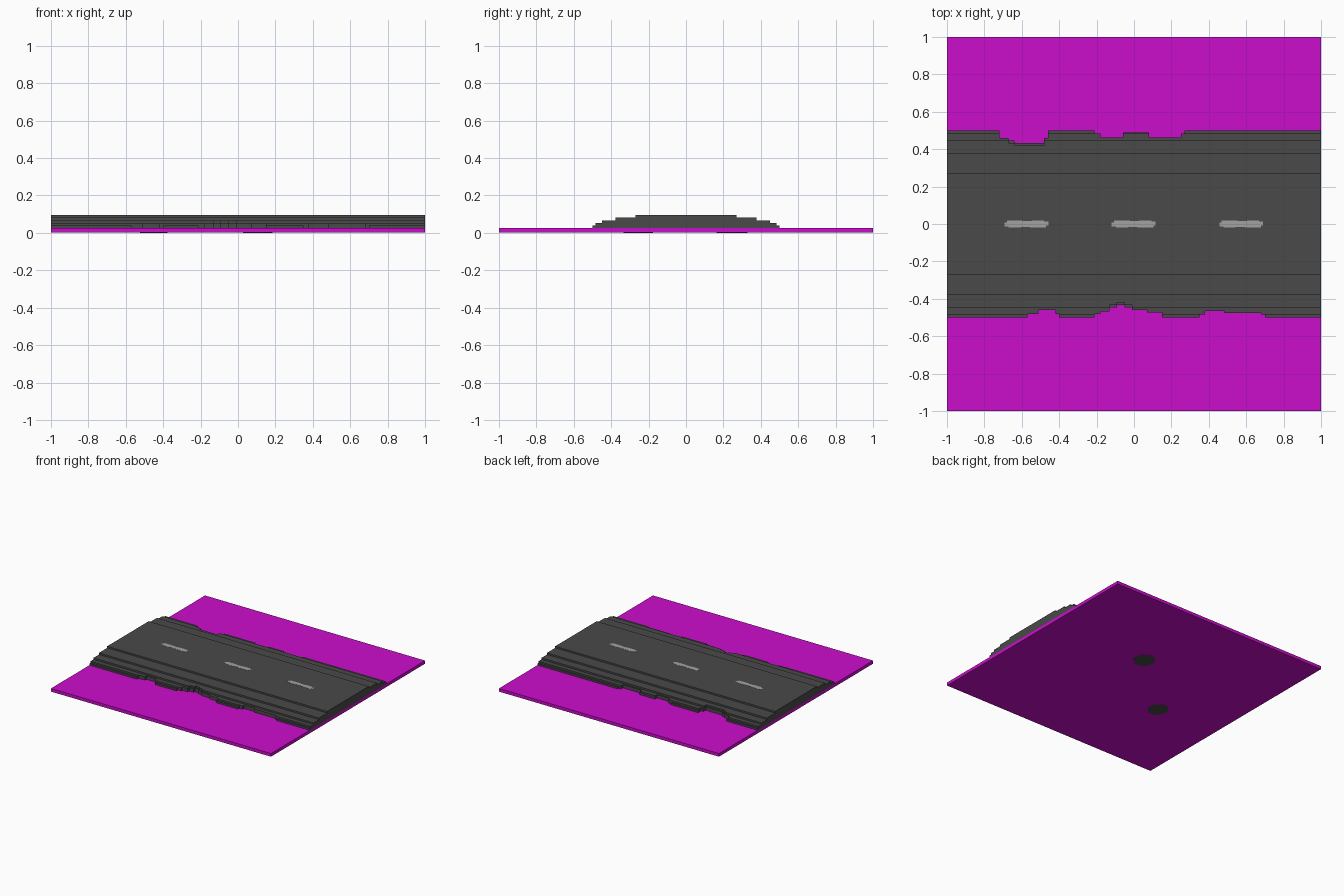
import bpy, bmesh, math

cube = bpy.data.objects.get("Cube")
if cube:
    bpy.data.objects.remove(cube, do_unlink=True)


def material(name, rgb):
    m = bpy.data.materials.new(name)
    m.use_nodes = True
    m.diffuse_color = (*rgb, 1)
    m.node_tree.nodes["Principled BSDF"].inputs["Base Color"].default_value = (*rgb, 1)
    return m


MAGENTA = material("magenta ground", (0.60, 0.004, 0.60))
ASPHALT = material("dark asphalt", (0.067, 0.067, 0.067))
PAINT = material("grey lane paint", (0.36, 0.36, 0.36))


def slab(name, outline, z0, z1, mat):
    """Extrude a flat outline from z0 to z1."""
    bm = bmesh.new()
    face = bm.faces.new([bm.verts.new((x, y, z0)) for x, y in outline])
    new = bmesh.ops.extrude_face_region(bm, geom=[face], use_keep_orig=True)["geom"]
    top = [v for v in new if isinstance(v, bmesh.types.BMVert)]
    bmesh.ops.translate(bm, verts=top, vec=(0, 0, z1 - z0))
    bmesh.ops.recalc_face_normals(bm, faces=bm.faces)
    me = bpy.data.meshes.new(name)
    bm.to_mesh(me)
    bm.free()
    me.materials.append(mat)
    ob = bpy.data.objects.new(name, me)
    bpy.context.collection.objects.link(ob)
    return ob


# Crumbled stretches of each road edge: start x, end x, remaining half width
BACK_BITES = [(-0.72, -0.67, 0.46), (-0.67, -0.64, 0.447), (-0.64, -0.48, 0.432),
              (-0.48, -0.46, 0.46), (-0.21, -0.18, 0.485), (-0.18, -0.06, 0.462),
              (-0.06, 0.08, 0.488), (0.08, 0.25, 0.462), (0.25, 0.27, 0.485)]
FRONT_BITES = [(-0.57, -0.51, 0.48), (-0.51, -0.42, 0.46), (-0.42, -0.40, 0.48),
               (-0.21, -0.18, 0.48), (-0.18, -0.13, 0.467), (-0.13, -0.09, 0.447),
               (-0.09, -0.05, 0.432), (-0.05, -0.01, 0.447), (-0.01, 0.07, 0.46),
               (0.07, 0.15, 0.473), (0.35, 0.38, 0.483), (0.38, 0.48, 0.465),
               (0.48, 0.68, 0.475), (0.68, 0.70, 0.485)]


def edge(bites, half, inset, sign):
    """Stepped edge line from x = -1 to x = 1."""
    pts = [(-1.0, half)]
    x_last = -1.0
    for x0, x1, y in bites:
        y = min(half, y - inset)
        if x0 > x_last + 1e-4:
            pts += [(x_last, half), (x0, half)]
        pts += [(x0, y), (x1, y)]
        x_last = x1
    pts += [(x_last, half), (1.0, half)]
    # drop repeats and points in the middle of straight runs
    out = []
    for p in pts:
        if out and p == out[-1]:
            continue
        if len(out) > 1 and out[-1][1] == out[-2][1] == p[1]:
            out.pop()
        out.append(p)
    return [(x, sign * y) for x, y in out]


# Ground plate
BASE = 0.027
slab("ground_plate", [(-1, -1), (1, -1), (1, 1), (-1, 1)], 0.001, BASE, MAGENTA)

# Road embankment in stepped layers, narrowing upward
STEP = 0.0135
layers = [(0.50, 0.0), (0.485, 0.0), (0.448, 0.0133), (0.377, 0.0), (0.27, 0.0)]
for i, (half, inset) in enumerate(layers):
    outline = edge(FRONT_BITES, half, inset, -1) + edge(BACK_BITES, half, inset, 1)[::-1]
    slab(f"road_layer_{i + 1}", outline, BASE + i * STEP, BASE + (i + 1) * STEP, ASPHALT)
TOP = BASE + len(layers) * STEP

# Worn lane dashes
upper = [(-0.117, 0.009), (-0.105, 0.009), (-0.105, 0.02), (-0.02, 0.02), (-0.02, 0.016),
         (0.03, 0.016), (0.03, 0.02), (0.095, 0.02), (0.095, 0.013), (0.117, 0.013)]
lower = [(-x, -y) for x, y in upper]
for i, cx in enumerate((-0.575, -0.002, 0.573)):
    slab(f"lane_dash_{i + 1}", [(x + cx, y) for x, y in lower + upper][::-1],
         TOP - 0.001, TOP + 0.001, PAINT)

# Asphalt patches showing on the underside
for i, (cx, cy, rx, ry) in enumerate([(0.105, 0.245, 0.085, 0.09), (-0.45, -0.255, 0.08, 0.085)]):
    ring = [math.radians(22.5 + 45 * k) for k in range(8)]
    slab(f"underside_patch_{i + 1}",
         [(cx + rx * math.cos(a), cy + ry * math.sin(a)) for a in ring], 0.0, 0.003, ASPHALT)
